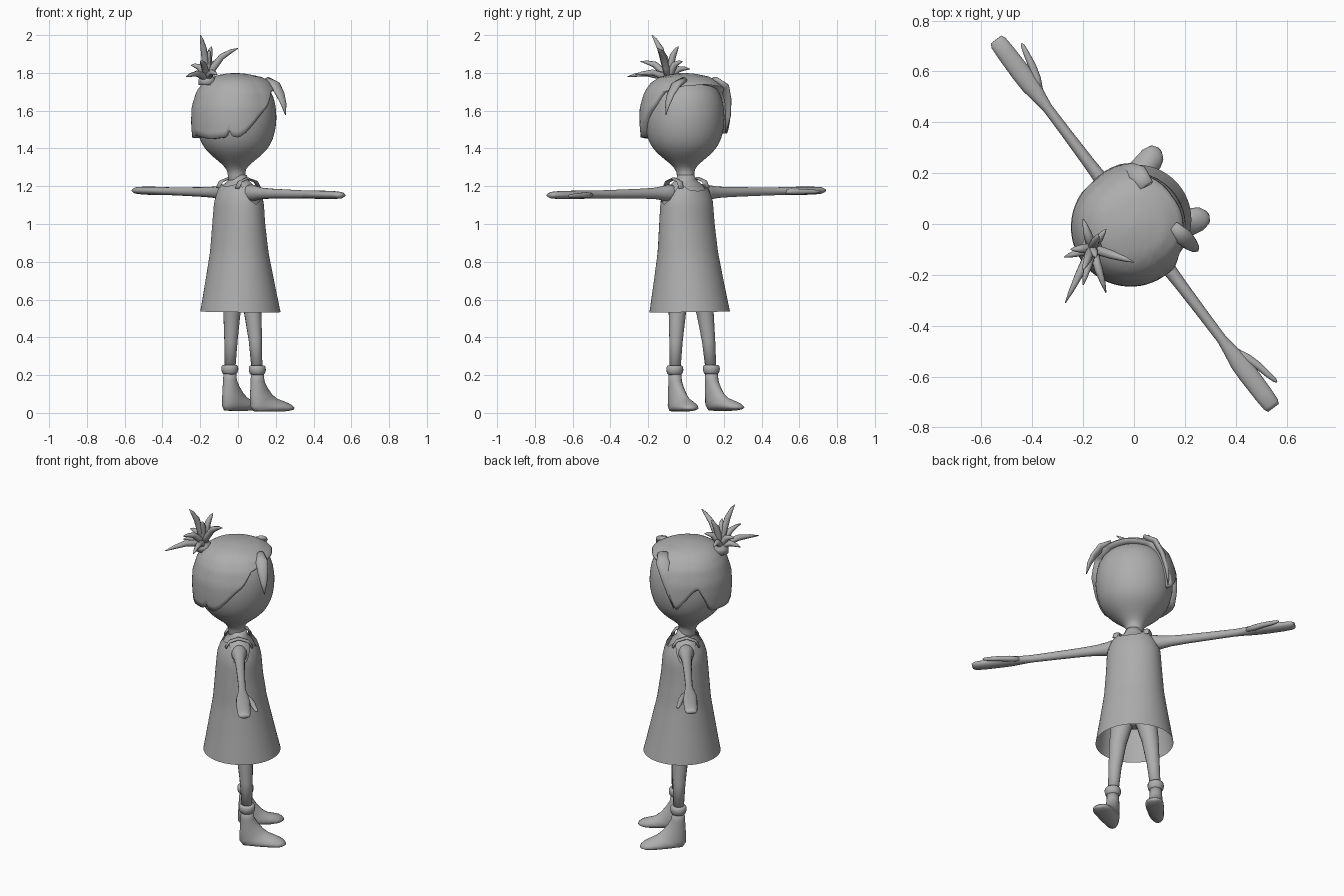
import bpy, bmesh, math
from mathutils import Matrix, Vector

# Local frame: x = figure's right, y = figure's front; then turned and slightly tilted
PLACE = (Matrix.Rotation(math.radians(-53), 4, 'Z') @ Matrix.Translation((0, 0, 1.1))
         @ Matrix.Rotation(0.014, 4, 'Y') @ Matrix.Translation((0, 0, -1.1)))
TAU = math.tau

grey = bpy.data.materials.new("plain_grey")
grey.diffuse_color = (0.42, 0.42, 0.42, 1)


def lerp(table, x):
    """Piecewise-linear lookup; table is sorted by its first entry."""
    if x <= table[0][0]:
        return table[0][1]
    for (x0, y0), (x1, y1) in zip(table, table[1:]):
        if x <= x1:
            f = (x - x0) / (x1 - x0)
            return y0 + (y1 - y0) * f
    return table[-1][1]


def skin(name, rings, cap_start=True, cap_end=True, place=PLACE, subdiv=0):
    """Joins rings of points into a smooth surface."""
    bm = bmesh.new()
    vr = [[bm.verts.new(p) for p in r] for r in rings]
    n = len(rings[0])
    for a, b in zip(vr, vr[1:]):
        for i in range(n):
            j = (i + 1) % n
            bm.faces.new((a[i], a[j], b[j], b[i]))
    if cap_start:
        bm.faces.new(vr[0])
    if cap_end:
        bm.faces.new(vr[-1])
    bmesh.ops.recalc_face_normals(bm, faces=bm.faces)
    bm.transform(place)
    me = bpy.data.meshes.new(name)
    bm.to_mesh(me)
    bm.free()
    me.materials.append(grey)
    for p in me.polygons:
        p.use_smooth = True
    ob = bpy.data.objects.new(name, me)
    bpy.context.collection.objects.link(ob)
    if subdiv:
        ob.modifiers.new("smooth", 'SUBSURF').levels = subdiv
        ob.modifiers["smooth"].render_levels = subdiv
    return ob


def oval(c, a, b, n=16):
    c, a, b = Vector(c), Vector(a), Vector(b)
    return [c + a * math.cos(TAU * i / n) + b * math.sin(TAU * i / n) for i in range(n)]


def tube(name, pts, sizes, side=(0, 1, 0), n=12, **kw):
    """Tapered tube; sizes are (half width along side, half thickness)."""
    pts = [Vector(p) for p in pts]
    rings = []
    for i, p in enumerate(pts):
        t = (pts[min(i + 1, len(pts) - 1)] - pts[max(i - 1, 0)]).normalized()
        s = Vector(side)
        s = (s - t * s.dot(t)).normalized()
        w, h = sizes[i]
        rings.append(oval(p, s * w, t.cross(s) * h, n))
    return skin(name, rings, **kw)


# Head and neck
HEAD = [(1.21, .052), (1.26, .045), (1.29, .050), (1.32, .078), (1.36, .130), (1.40, .170),
        (1.45, .197), (1.52, .213), (1.60, .215), (1.68, .198), (1.73, .165), (1.77, .10), (1.785, .02)]
skin("head", [oval((-.005, -.012 if z > 1.28 else -.005, z), (r, 0, 0), (0, r, 0), 32)
              for z, r in HEAD], subdiv=1)

# Hair cap: its lower edge follows the hairline by angle (0 = face, + = right)
LINE = [(-180, 1.46), (-165, 1.47), (-158, 1.455), (-120, 1.46), (-100, 1.60), (-92, 1.58), (-70, 1.47),
        (-52, 1.68), (-40, 1.72), (0, 1.74), (40, 1.73), (68, 1.70), (80, 1.63), (95, 1.57), (112, 1.49),
        (122, 1.46), (131, 1.465), (135, 1.50), (140, 1.46), (165, 1.45), (180, 1.46)]
HAIR = [(1.45, .228), (1.54, .235), (1.62, .232), (1.70, .208), (1.75, .172), (1.78, .125), (1.795, .06), (1.80, .002)]
N, ROWS = 96, 16
rings = []
for k in range(ROWS + 2):
    ring = []
    for i in range(N):
        d = -180 + 360 * i / N
        a = math.radians(d)
        zb = lerp(LINE, d)
        z = 1.80 - (1.80 - zb) * min(k / ROWS, 1) ** 1.6
        r = lerp(HAIR, z) * (1 + .14 * max(0, math.cos(a)) * min(1, (1.80 - z) / .03))
        if k > ROWS:
            r = lerp(HEAD, z) - .012
        ring.append((-.005 + r * math.sin(a), -.018 + r * math.cos(a), z))
    rings.append(ring)
skin("hair_cap", rings, cap_end=False)

# Hanging locks beside the face
tube("right_lock", [(.09, .12, 1.765), (.15, .125, 1.74), (.19, .13, 1.69), (.215, .134, 1.64), (.230, .137, 1.58)],
     [(.02, .015), (.035, .018), (.028, .015), (.018, .011), (.002, .002)])
tube("left_lock", [(-.10, .13, 1.765), (-.16, .13, 1.73), (-.195, .11, 1.66), (-.215, .09, 1.57), (-.215, .075, 1.48)],
     [(.03, .015), (.04, .018), (.035, .015), (.022, .012), (.002, .002)])

# Spiky tuft of hair (positions in world axes)
ROOT = Vector((-.165, -.095, 1.765))
TIPS = [(-.27, -.31, 1.78), (-.11, -.27, 1.79), (-.20, -.24, 1.86), (-.20, -.18, 2.0), (0, -.15, 1.93),
        (-.20, .02, 1.82), (-.14, -.04, 1.94), (-.275, -.13, 1.78), (-.15, -.13, 1.92), (-.11, -.02, 1.86),
        (-.25, -.10, 1.84)]
WORLD = Matrix.Identity(4)
for i, tip in enumerate(TIPS):
    d = Vector(tip) - ROOT
    bow = Vector((d.x * -.12, d.y * -.12, .022))
    pts = [ROOT, ROOT + d * .3 + bow * .7, ROOT + d * .6 + bow, ROOT + d * .85 + bow * .5, Vector(tip)]
    tube(f"hair_spike_{i + 1}", pts, [(.016,) * 2, (.019,) * 2, (.017,) * 2, (.010,) * 2, (.002,) * 2],
         side=(.6, -.5, .31), n=8, place=WORLD)
skin("hair_tie", [oval(ROOT + Vector((0, 0, h)), (r, 0, 0), (0, r, 0)) for h, r in
                  ((-.03, .045), (0, .045), (.02, .032), (.04, .02))], place=WORLD)

# Upper body
BODY = [(.95, .13, .11), (1.08, .138, .112), (1.15, .132, .10), (1.19, .118, .08), (1.215, .085, .06),
        (1.235, .055, .05), (1.26, .044, .044)]
skin("upper_body", [oval((0, .002, z), (a, 0, 0), (0, b, 0), 32) for z, a, b in BODY])

# Dress: flared, open below, top edge dips at neck and arms
WIDE = [(.535, .214), (.60, .204), (.70, .188), (.85, .166), (1.0, .155), (1.12, .148), (1.18, .128), (1.23, .10)]
DEEP = [(.535, .212), (.60, .198), (.70, .178), (.85, .148), (1.0, .131), (1.12, .121), (1.18, .102), (1.23, .07)]
TOP = [(0, 1.175), (25, 1.18), (42, 1.215), (55, 1.20), (72, 1.13), (90, 1.105),
       (108, 1.13), (125, 1.20), (138, 1.22), (155, 1.205), (180, 1.20)]
rings = []
for k in range(19):
    ring = []
    for i in range(64):
        d = 360 * i / 64
        a = math.radians(d)
        z = .535 + (lerp(TOP, min(d, 360 - d)) - .535) * k / 18
        mid = lerp([(.535, .022), (1.0, .006)], z)
        ring.append((lerp(WIDE, z) * math.sin(a), mid + lerp(DEEP, z) * math.cos(a), z))
    rings.append(ring)
skin("dress", rings, cap_start=False, cap_end=False)

# Pelvis under the dress
skin("pelvis", [oval((0, .02, z), (a, 0, 0), (0, b, 0)) for z, a, b in
                ((.64, .03, .03), (.66, .075, .06), (.72, .12, .09), (.85, .13, .10), (.97, .12, .10))])

for s, lr in ((-1, "left"), (1, "right")):
    # Shoulder strap
    tube(f"{lr}_strap", [(s * .085, .075, 1.19), (s * .083, .055, 1.225), (s * .08, .0, 1.242),
                         (s * .083, -.05, 1.225), (s * .085, -.07, 1.19)],
         [(.018, .006)] * 5, side=(1, 0, 0))

    # Arm ending in a mitten hand
    ARM = [(.07, .04, .042), (.12, .043, .045), (.16, .034, .037), (.21, .028, .030), (.30, .024, .026),
           (.45, .021, .023), (.57, .020, .021), (.62, .027, .021), (.68, .037, .022), (.74, .039, .022),
           (.84, .037, .021), (.89, .034, .018), (.907, .026, .011)]
    tube(f"{lr}_arm", [(s * x, .003, 1.165) for x, w, h in ARM], [(w, h) for x, w, h in ARM], n=16)
    tube(f"{lr}_thumb", [(s * .63, .015, 1.163), (s * .69, .038, 1.162), (s * .74, .055, 1.161),
                         (s * .79, .065, 1.16), (s * .825, .073, 1.16), (s * .835, .075, 1.16)],
         [(.012, .012), (.018, .016), (.015, .014), (.012, .012), (.008, .008), (.002, .002)])

    # Leg
    tube(f"{lr}_leg", [(s * .058, .025, .76), (s * .068, .028, .66), (s * .092, .035, .53),
                       (s * .108, .042, .38), (s * .121, .046, .20)],
         [(.062, .07), (.055, .06), (.045, .047), (.035, .036), (.027, .028)], n=16)

    # Rolled boot cuff
    skin(f"{lr}_boot_cuff", [oval((s * .121, .046, z), (r, 0, 0), (0, r, 0), 20) for z, r in
                             ((.252, .028), (.252, .038), (.244, .044), (.228, .045), (.212, .041), (.203, .033))])

    # Boot: each slice runs from heel/sole (y, z) to shin/instep (y, z)
    SLICES = [(.014, .225, .078, .225, .032), (.010, .17, .086, .17, .035), (.006, .10, .108, .135, .038),
              (.004, .035, .138, .10, .041), (.022, .010, .168, .078, .044), (.10, .008, .205, .064, .050),
              (.17, .008, .237, .050, .051), (.215, .011, .254, .035, .040), (.243, .016, .259, .025, .018)]
    rings = []
    for y0, z0, y1, z1, w in SLICES:
        y, z = (y0 + y1) / 2, (z0 + z1) / 2
        x = s * (.121 + .17 * max(0, y - .05))
        rings.append(oval((x, y, z), (w, 0, 0), (0, (y1 - y0) / 2, (z1 - z0) / 2), 20))
    skin(f"{lr}_boot", rings)
